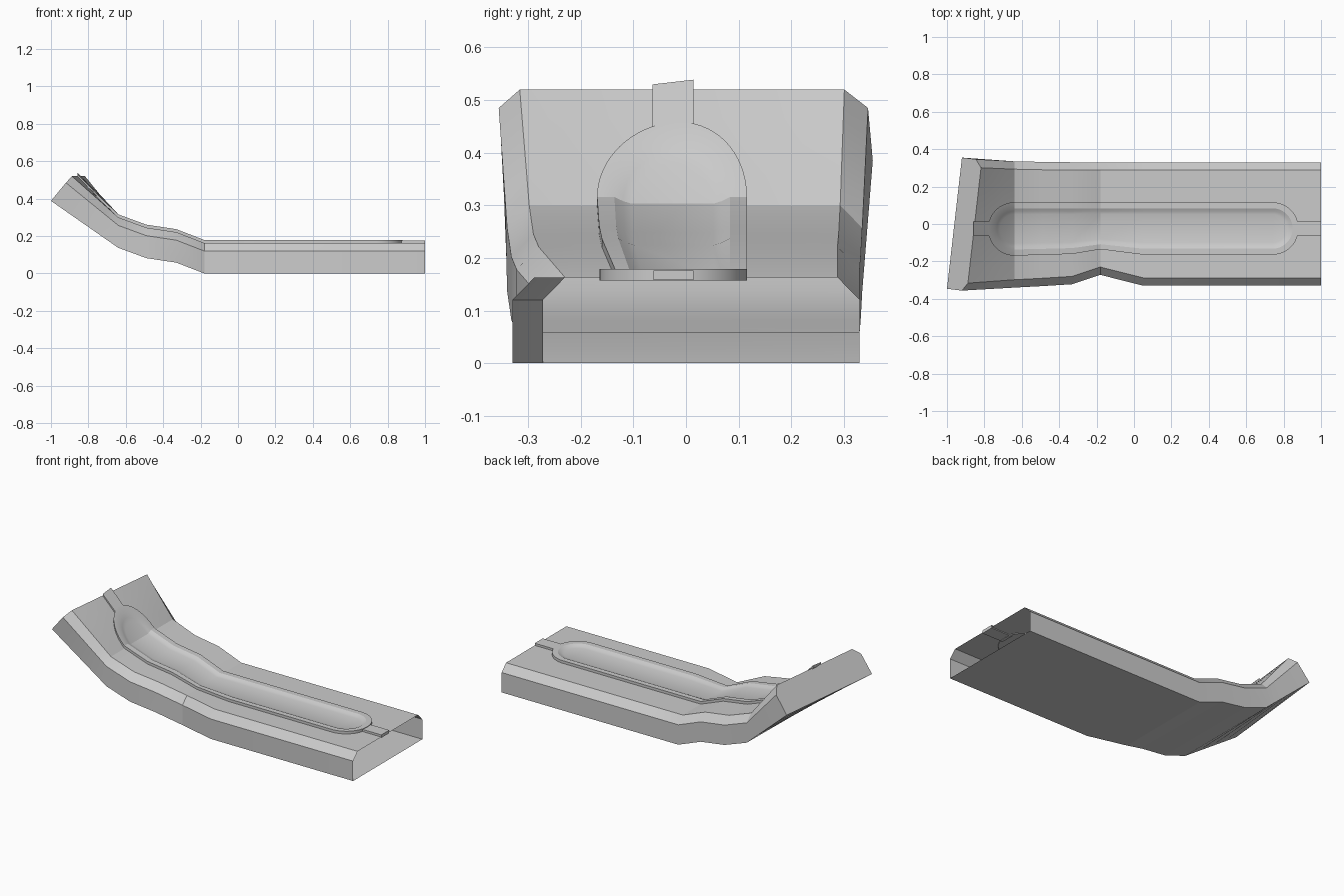
import bpy, bmesh, math

if "Cube" in bpy.data.objects:
    bpy.data.objects.remove(bpy.data.objects["Cube"])

# stations along the body: x, base height, front wall y, back wall y
STATIONS = [(1, 0, -.33, .33), (.05, 0, -.33, .33), (-.18, 0, -.272, .33),
            (-.33, .058, -.322, .33), (-.49, .082, -.332, .332), (-.64, .137, -.34, .335)]
# left end section, front bottom round to back bottom
END = [(-1, -.346, .388), (-.92, -.356, .485), (-.888, -.316, .52),
       (-.818, .301, .52), (-.845, .346, .485), (-.92, .355, .385)]
DECK = .163


def section(x, z, yf, yb):
    return [(x, yf, z), (x, yf, z + .12), (x, yf + .042, z + DECK),
            (x, yb - .042, z + DECK), (x, yb, z + .12), (x, yb, z)]


def mix(p, q, t):
    return tuple(a + (b - a) * t for a, b in zip(p, q))


def station_at(x):
    for a, b in zip(STATIONS, STATIONS[1:]):
        if b[0] <= x <= a[0]:
            return mix(a, b, (a[0] - x) / (a[0] - b[0]))
    return STATIONS[-1]


def on_deck(x, y, h):
    """Place a plan point at height h above the bent deck."""
    _, z, yf, _ = station_at(x)
    z += DECK
    if y < 0:
        y += (yf + .33) * .5 * min(1, -y / .16)
    if x < -.64:
        z = .3 + .22 * (-.64 - x) / (.214 - .113 * y)
    return (x, y, z + h)


def finish(name, bm):
    bmesh.ops.recalc_face_normals(bm, faces=bm.faces)
    me = bpy.data.meshes.new(name)
    bm.to_mesh(me)
    bm.free()
    ob = bpy.data.objects.new(name, me)
    bpy.context.collection.objects.link(ob)
    bpy.context.view_layer.objects.active = ob
    ob.select_set(True)
    bpy.ops.object.shade_smooth_by_angle(angle=math.radians(20))
    ob.select_set(False)
    return ob


def bridge(bm, rows, closed=True):
    n = len(rows[0])
    for a, b in zip(rows, rows[1:]):
        for i in range(n if closed else n - 1):
            j = (i + 1) % n
            bm.faces.new((a[i], a[j], b[j], b[i]))


# body shell: open at the right end, capped at the upturned left end
rings = [section(*s) for s in STATIONS]
last = rings[-1]
rings += [[mix(p, q, k / 4) for p, q in zip(last, END)] for k in range(1, 5)]
bm = bmesh.new()
rows = []
for r in rings:
    deck = [mix(r[2], r[3], k / 8) for k in range(1, 8)]
    rows.append([bm.verts.new(p) for p in r[:3] + deck + r[3:]])
bridge(bm, rows)
bm.faces.new(rows[-1])
finish("body_shell", bm)

# raised rim with a shallow long recess, following the bent deck
CY, XL, XR, N = -.024, -.64, .74, 16


def outline(r):
    """Front half, left to right, then the mirrored back half."""
    half = [(XL - r * math.cos(math.pi / 2 * k / N), r * math.sin(math.pi / 2 * k / N)) for k in range(N + 1)]
    half += [(x, r) for x in (-.49, -.33, -.18, .05)]
    half += [(XR + r * math.sin(math.pi / 2 * k / N), r * math.cos(math.pi / 2 * k / N)) for k in range(N + 1)]
    half[-1] = (XR + r, 0)
    return [(x, CY - d) for x, d in half] + [(x, CY + d) for x, d in half[-2:0:-1]]


bm = bmesh.new()
rows = [[bm.verts.new(on_deck(x, y, h)) for x, y in outline(r)]
        for r, h in ((.14, -.006), (.14, .016), (.108, .016), (.092, .008), (.076, .003))]
bridge(bm, rows)
floor = rows[-1]
n = len(floor)
half = n // 2
for i in range(half):
    quad = [floor[i], floor[i + 1], floor[(n - i - 1) % n], floor[(n - i) % n]]
    bm.faces.new(list(dict.fromkeys(quad)))
finish("recessed_rim", bm)

# narrow tabs joining the rim to both ends
for name, xs in (("right_tab", (.86, 1)), ("left_tab", (-.76, -.858))):
    bm = bmesh.new()
    rows = [[bm.verts.new(on_deck(x, CY + d, h)) for d, h in
             ((-.038, -.005), (-.038, .013), (.038, .013), (.038, -.005))] for x in xs]
    bridge(bm, rows)
    for r in rows:
        bm.faces.new(r)
    finish(name, bm)
